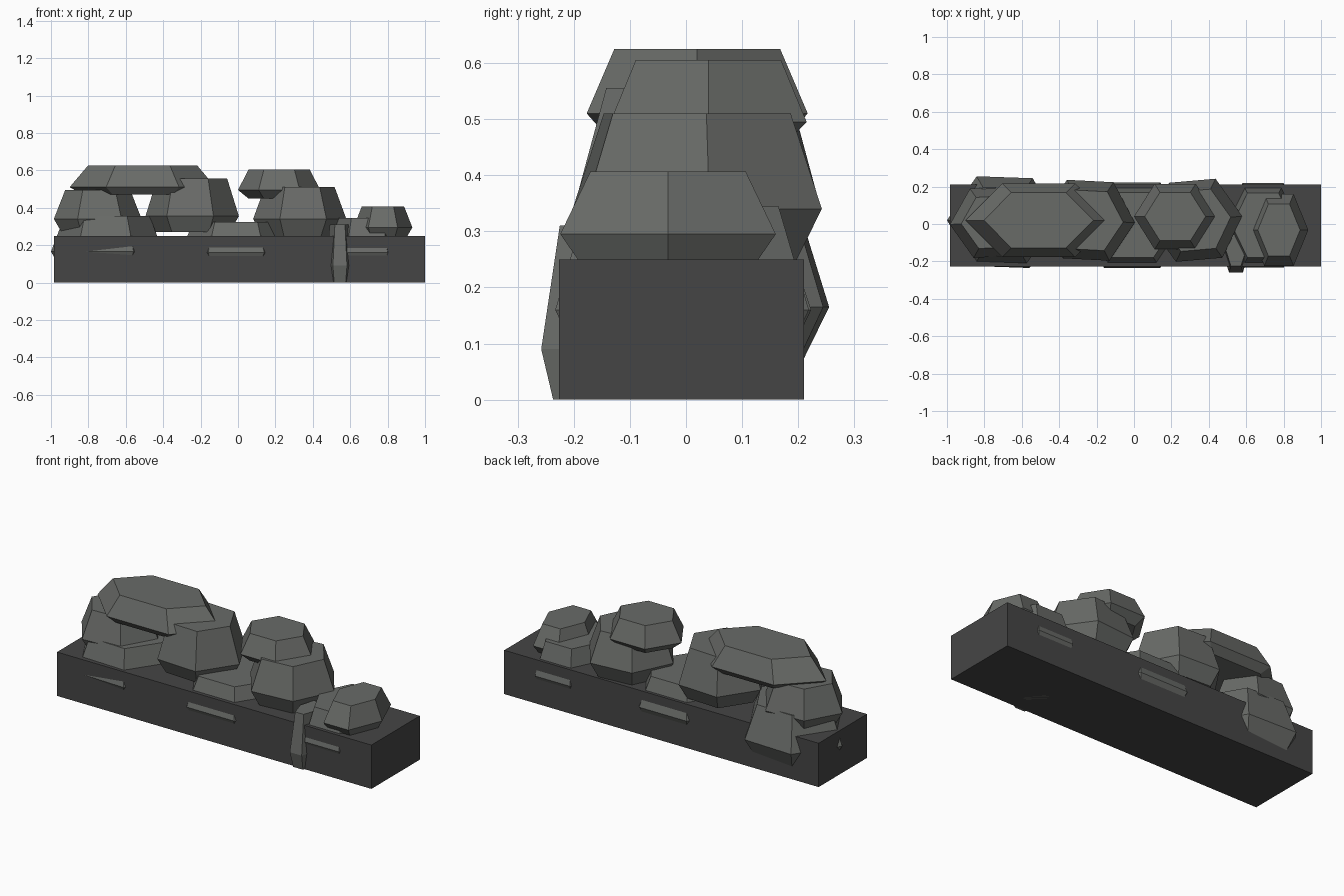
import bpy, bmesh, math

if "Cube" in bpy.data.objects:
    bpy.data.objects.remove(bpy.data.objects["Cube"])


def material(name, rgb):
    m = bpy.data.materials.new(name)
    m.diffuse_color = (*rgb, 1.0)
    m.use_nodes = True
    m.node_tree.nodes["Principled BSDF"].inputs["Base Color"].default_value = m.diffuse_color
    return m


STONE = material("grey stone", (0.140, 0.146, 0.137))
DARK = material("dark stone", (0.060, 0.060, 0.060))


def make_object(name, bm, mat):
    bmesh.ops.recalc_face_normals(bm, faces=bm.faces)
    me = bpy.data.meshes.new(name)
    bm.to_mesh(me)
    bm.free()
    me.materials.append(mat)
    ob = bpy.data.objects.new(name, me)
    bpy.context.collection.objects.link(ob)
    return ob


def rock(name, centre, half, heights, top=0.75, bottom=0.8, turn=0):
    """Six-sided boulder: bottom ring, wide middle ring and flat top ring."""
    bm = bmesh.new()
    rings = []
    a = math.radians(turn)
    for z, s in zip(heights, (bottom, 1.0, top)):
        ring = []
        for i in range(6):
            t = i * math.pi / 3
            x = half[0] * s * math.cos(t)
            y = half[1] * s * math.sin(t) / math.sin(math.pi / 3)
            ring.append(bm.verts.new((centre[0] + x * math.cos(a) - y * math.sin(a),
                                      centre[1] + x * math.sin(a) + y * math.cos(a), z)))
        rings.append(ring)
    for lo, hi in zip(rings, rings[1:]):
        for i in range(6):
            j = (i + 1) % 6
            bm.faces.new((lo[i], lo[j], hi[j], hi[i]))
    bm.faces.new(rings[0][::-1])
    bm.faces.new(rings[-1])
    return make_object(name, bm, STONE)


# Dark rectangular base block
bm = bmesh.new()
bmesh.ops.create_cube(bm, size=1.0)
for v in bm.verts:
    v.co = (0.008 + v.co.x * 1.984, -0.008 + v.co.y * 0.436, 0.125 + v.co.z * 0.25)
make_object("base_block", bm, DARK)

# Boulders sunk into the base, poking slightly through its sides
rock("sunken_rock_left", (-0.70, 0.01), (0.30, 0.24), (0.04, 0.165, 0.355), 0.76, 0.75, -2)
rock("sunken_rock_middle", (-0.01, -0.006), (0.30, 0.229), (0.04, 0.16, 0.325), 0.76, 0.75)
rock("sunken_rock_right", (0.69, -0.007), (0.22, 0.226), (0.04, 0.16, 0.345), 0.76, 0.75)

# Upright stone set in the front face
rock("front_upright_rock", (0.545, -0.14), (0.075, 0.118), (0.0, 0.09, 0.31), 0.72, 0.82)

# Large boulders resting on the base
rock("lower_rock_left", (-0.75, 0.01), (0.235, 0.185), (0.26, 0.34, 0.495), 0.74, 0.8, 3)
rock("lower_rock_middle", (-0.245, 0.02), (0.25, 0.21), (0.27, 0.355, 0.555), 0.75, 0.8, -3)
rock("lower_rock_right", (0.33, 0.02), (0.25, 0.212), (0.25, 0.34, 0.51), 0.75, 0.8, 5)
rock("end_rock", (0.775, -0.032), (0.157, 0.192), (0.245, 0.295, 0.407), 0.72, 0.82)

# Cap stones lying on top
rock("cap_rock_left", (-0.51, 0.02), (0.39, 0.197), (0.47, 0.51, 0.625), 0.75, 0.82)
rock("cap_rock_right", (0.22, 0.04), (0.22, 0.175), (0.45, 0.495, 0.605), 0.74, 0.75)
